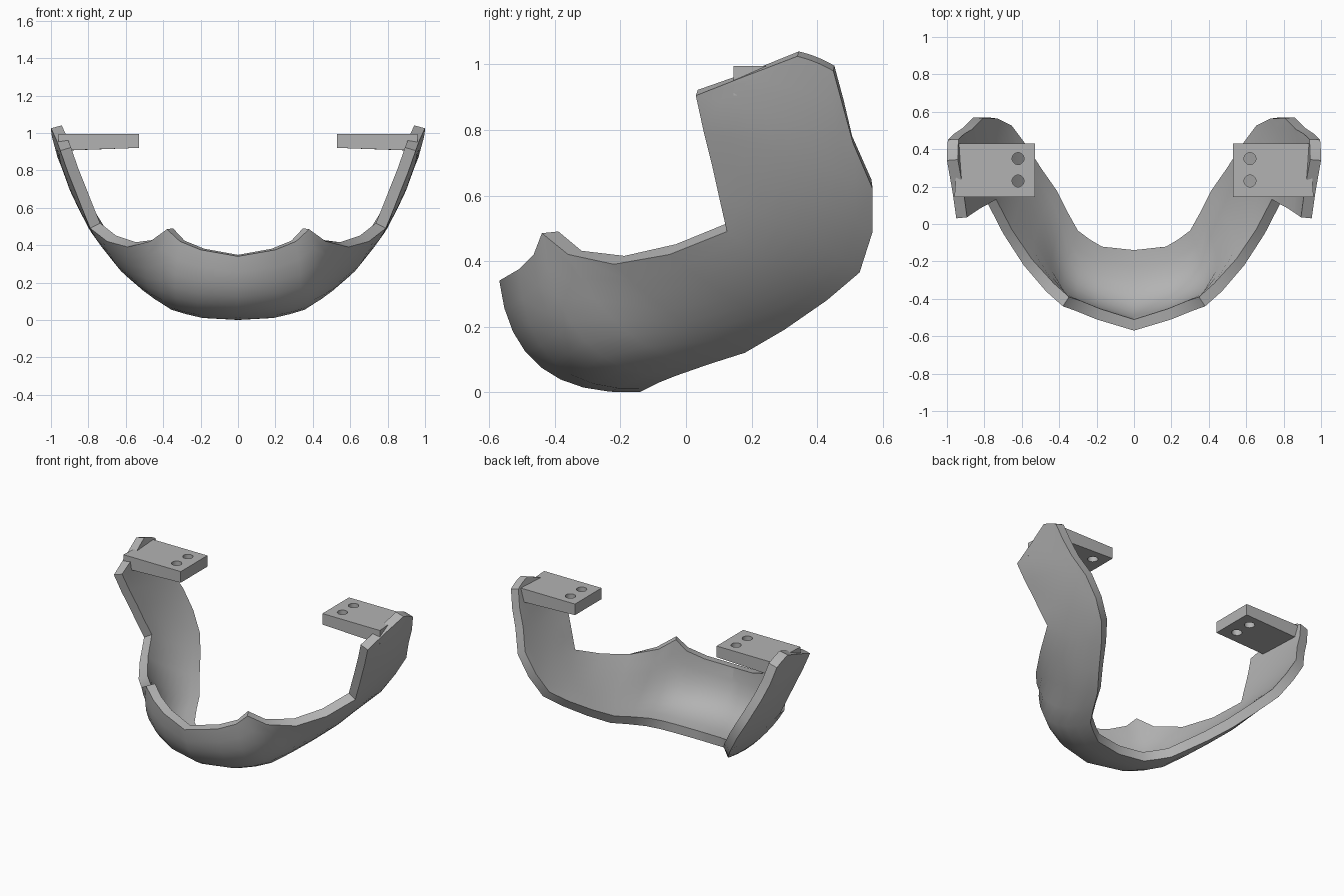
import bpy, bmesh
from mathutils import Vector

cube = bpy.data.objects.get("Cube")
if cube:
    bpy.data.objects.remove(cube, do_unlink=True)

grey = bpy.data.materials.new("plain grey")
grey.use_nodes = True
colour = (0.45, 0.45, 0.45, 1)
grey.diffuse_color = colour
grey.node_tree.nodes["Principled BSDF"].inputs["Base Color"].default_value = colour


def finish(obj):
    """Apply modifiers and smooth all but the sharp edges."""
    bpy.ops.object.select_all(action='DESELECT')
    obj.select_set(True)
    bpy.context.view_layer.objects.active = obj
    bpy.ops.object.convert(target='MESH')
    bpy.ops.object.shade_smooth_by_angle(angle=0.6)


def add_object(name, bm):
    mesh = bpy.data.meshes.new(name)
    bm.to_mesh(mesh)
    bm.free()
    mesh.materials.append(grey)
    obj = bpy.data.objects.new(name, mesh)
    bpy.context.collection.objects.link(obj)
    return obj


# Jaw shell: ribs from chin to ear, each as rim, bulge control, lower edge
ribs = [
    ((0, -.57, .34), (0, -.53, -.02), (0, -.14, 0)),
    ((.2, -.51, .375), (.24, -.49, -.01), (.18, -.12, .01)),
    ((.31, -.465, .42), (.38, -.44, .01), (.25, -.08, .03)),
    ((.38, -.44, .485), (.48, -.38, .04), (.32, -.03, .05)),
    ((.47, -.36, .42), (.54, -.2, .1), (.38, .07, .085)),
    ((.59, -.22, .39), (.59, 0, .17), (.44, .18, .12)),
    ((.7, -.05, .42), (.68, .14, .27), (.53, .3, .19)),
    ((.79, .125, .49), (.74, .27, .38), (.62, .43, .28)),
    ((.835, .1, .6), (.83, .38, .5), (.7, .53, .365)),
    ((.87, .08, .69), (.89, .38, .62), (.78, .57, .49)),
    ((.91, .055, .79), (.93, .36, .73), (.86, .57, .62)),
    ((.95, .03, .905), (.965, .32, .85), (.92, .51, .76)),
    ((.97, .17, .96), (.98, .35, .94), (.965, .48, .87)),
    ((1, .34, 1.025), (1, .4, 1.01), (.995, .45, .98)),
]
STEPS = 8
bm = bmesh.new()
rows = []
for rib in ribs:
    a, b, c = map(Vector, rib)
    row = []
    for i in range(STEPS + 1):
        t = i / STEPS
        row.append(bm.verts.new(a * (1 - t) ** 2 + b * 2 * t * (1 - t) + c * t * t))
    rows.append(row)
for r, s in zip(rows, rows[1:]):
    for i in range(STEPS):
        bm.faces.new((r[i], r[i + 1], s[i + 1], s[i]))
shell = add_object("jaw_shell", bm)
mirror = shell.modifiers.new("mirror", 'MIRROR')
mirror.use_clip = True
solid = shell.modifiers.new("thickness", 'SOLIDIFY')
solid.thickness = 0.06
solid.offset = -1
finish(shell)


# Mounting plates, each with two round through holes
def plate(side, name):
    bm = bmesh.new()
    bmesh.ops.create_cube(bm, size=1)
    for v in bm.verts:
        outer = v.co.x > 0
        x = (.96 if v.co.y < 0 else .94) if outer else .53
        z = .995 if v.co.z > 0 else (.905 if outer else .92)
        v.co = (side * x, .145 if v.co.y < 0 else .43, z)
    bmesh.ops.recalc_face_normals(bm, faces=bm.faces)
    obj = add_object(name, bm)
    cutters = []
    for y in (.23, .35):
        bpy.ops.mesh.primitive_cylinder_add(vertices=20, radius=.032, depth=.4,
                                            location=(side * .62, y, .95))
        cutter = bpy.context.object
        cutter.hide_render = True
        cutters.append(cutter)
        cut = obj.modifiers.new("hole", 'BOOLEAN')
        cut.operation = 'DIFFERENCE'
        cut.object = cutter
    finish(obj)
    for cutter in cutters:
        bpy.data.objects.remove(cutter, do_unlink=True)


plate(1, "left_mounting_plate")
plate(-1, "right_mounting_plate")
